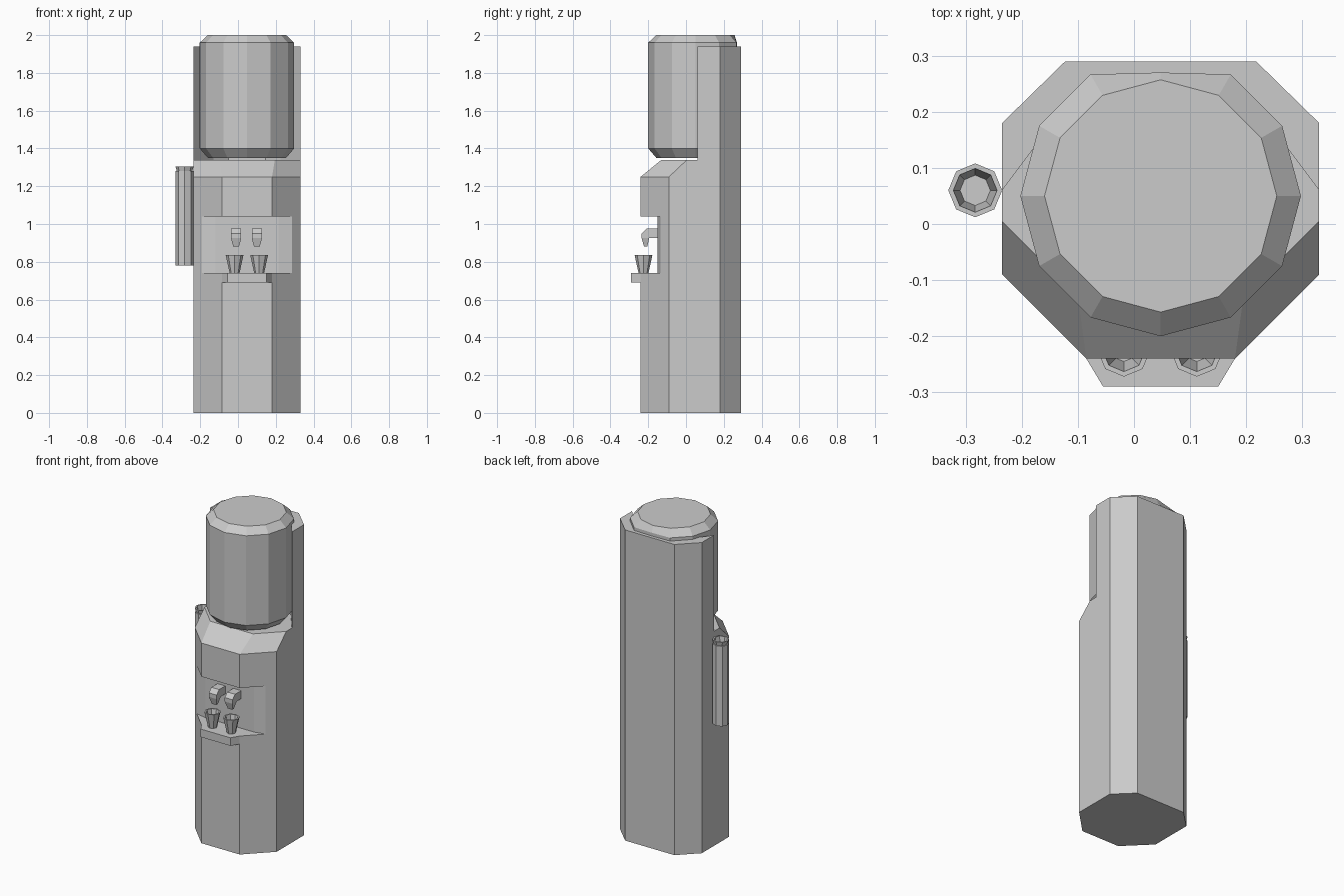
import bpy, bmesh, math

if "Cube" in bpy.data.objects:
    bpy.data.objects.remove(bpy.data.objects["Cube"], do_unlink=True)

grey = bpy.data.materials.new("plain grey")
grey.use_nodes = True
colour = (0.6, 0.6, 0.6, 1)
grey.diffuse_color = colour
grey.node_tree.nodes["Principled BSDF"].inputs["Base Color"].default_value = colour

MID = 0.0475  # centre line of the cabinet


def make(name, bm):
    bmesh.ops.remove_doubles(bm, verts=bm.verts, dist=1e-5)
    bmesh.ops.recalc_face_normals(bm, faces=bm.faces)
    mesh = bpy.data.meshes.new(name)
    bm.to_mesh(mesh)
    bm.free()
    mesh.materials.append(grey)
    obj = bpy.data.objects.new(name, mesh)
    bpy.context.collection.objects.link(obj)
    return obj


def loft(name, rings):
    """Closed solid through rings with equal point counts."""
    bm = bmesh.new()
    loops = [[bm.verts.new(p) for p in ring] for ring in rings]
    for a, b in zip(loops, loops[1:]):
        for i in range(len(a)):
            j = (i + 1) % len(a)
            bm.faces.new((a[i], a[j], b[j], b[i]))
    bm.faces.new(loops[0])
    bm.faces.new(loops[-1])
    return make(name, bm)


def prism(name, outline, z0, z1):
    return loft(name, [[(x, y, z) for x, y in outline] for z in (z0, z1)])


def lathe(name, centre, sides, profile):
    cx, cy = centre
    angles = [2 * math.pi * i / sides for i in range(sides)]
    return loft(name, [[(cx + r * math.cos(a), cy + r * math.sin(a), z)
                        for a in angles] for r, z in profile])


def mirrored(half):
    """Complete a left half outline given as offsets from the centre line."""
    return [(MID - x, y) for x, y in half] + [(MID + x, y) for x, y in reversed(half)]


# Cabinet: faceted body, sloping shoulder and tall back with a bottle cradle
back = [(0.2825, 0.18), (0.17, 0.29)]
front = [(0.2825, -0.09), (0.1325, -0.24)]
ledge = [(0.2825, 0.005), (0.1475, -0.13)]
cradle = [(0.2825, 0.06), (0.1775, 0.2), (0.0975, 0.26)]
FOOT, SLOPE, SHELF, TOP = 0, 1.25, 1.34, 1.94


def at(points, z):
    return [(x, y, z) for x, y in points]


bm = bmesh.new()


def face(points):
    bm.faces.new([bm.verts.new(p) for p in points])


base = mirrored(front + []) 
rear = mirrored(back)
face(at(base + rear[::-1], FOOT))
face(at(mirrored(ledge) + mirrored(cradle)[::-1], SHELF))
face(at(mirrored(cradle) + rear[::-1], TOP))
for low, high, z0, z1 in ((base, base, FOOT, SLOPE),
                          (base, mirrored(ledge), SLOPE, SHELF),
                          (mirrored(cradle), mirrored(cradle), SHELF, TOP),
                          (rear, rear, FOOT, TOP)):
    for i in range(len(low) - 1):
        face(at(low[i:i + 2], z0) + at(high[i:i + 2][::-1], z1))
for s in (0, -1):
    f, l, c, r = base[s], mirrored(ledge)[s], mirrored(cradle)[s], rear[s]
    face([(*r, FOOT), (*f, FOOT), (*f, SLOPE), (*l, SHELF),
          (*c, SHELF), (*c, TOP), (*r, TOP)])
cabinet = make("cabinet", bm)

# Dispensing recess cut through the front facets
recess = prism("recess_cutter", mirrored([(0.5, -0.5), (0.5, -0.135), (0.2375, -0.135),
                                          (0.1675, -0.15)]), 0.74, 1.04)
recess.hide_render = True
recess.hide_viewport = True
cut = cabinet.modifiers.new("recess", "BOOLEAN")
cut.operation = "DIFFERENCE"
cut.solver = "EXACT"
cut.object = recess

# Water bottle, flattened where it meets the back
bottle = lathe("water_bottle", (MID, 0.05), 12,
               [(0.207, 1.35), (0.25, 1.4), (0.25, 1.96), (0.207, 2.0)])
for v in bottle.data.vertices:
    v.co.y = min(v.co.y, 0.27)

# Drip tray
prism("drip_tray", mirrored([(0.1325, -0.24), (0.1025, -0.29)]), 0.69, 0.74)

# Taps and cups
for side, tap_x, cup_x in (("right", -0.01, -0.018), ("left", 0.1, 0.112)):
    arm = [(-0.14, 0.925), (-0.14, 0.975), (-0.21, 0.975), (-0.235, 0.95), (-0.235, 0.925)]
    loft(side + "_tap_arm", [[(tap_x + w, y, z) for y, z in arm] for w in (-0.027, 0.027)])
    loft(side + "_tap_spout",
         [[(tap_x - w, y0, z), (tap_x + w, y0, z), (tap_x + w, y1, z), (tap_x - w, y1, z)]
          for w, y0, y1, z in ((0.015, -0.222, -0.205, 0.88), (0.027, -0.235, -0.195, 0.925))])
    lathe(side + "_cup", (cup_x, -0.225), 8,
          [(0.026, 0.74), (0.047, 0.835), (0.038, 0.835), (0.02, 0.75)])

# Cup holder on the side with a cup in its mouth
lathe("cup_holder", (-0.283, 0.06), 8,
      [(0.047, 0.78), (0.047, 1.28), (0.041, 1.28), (0.048, 1.305), (0.039, 1.305), (0.027, 1.215)])
